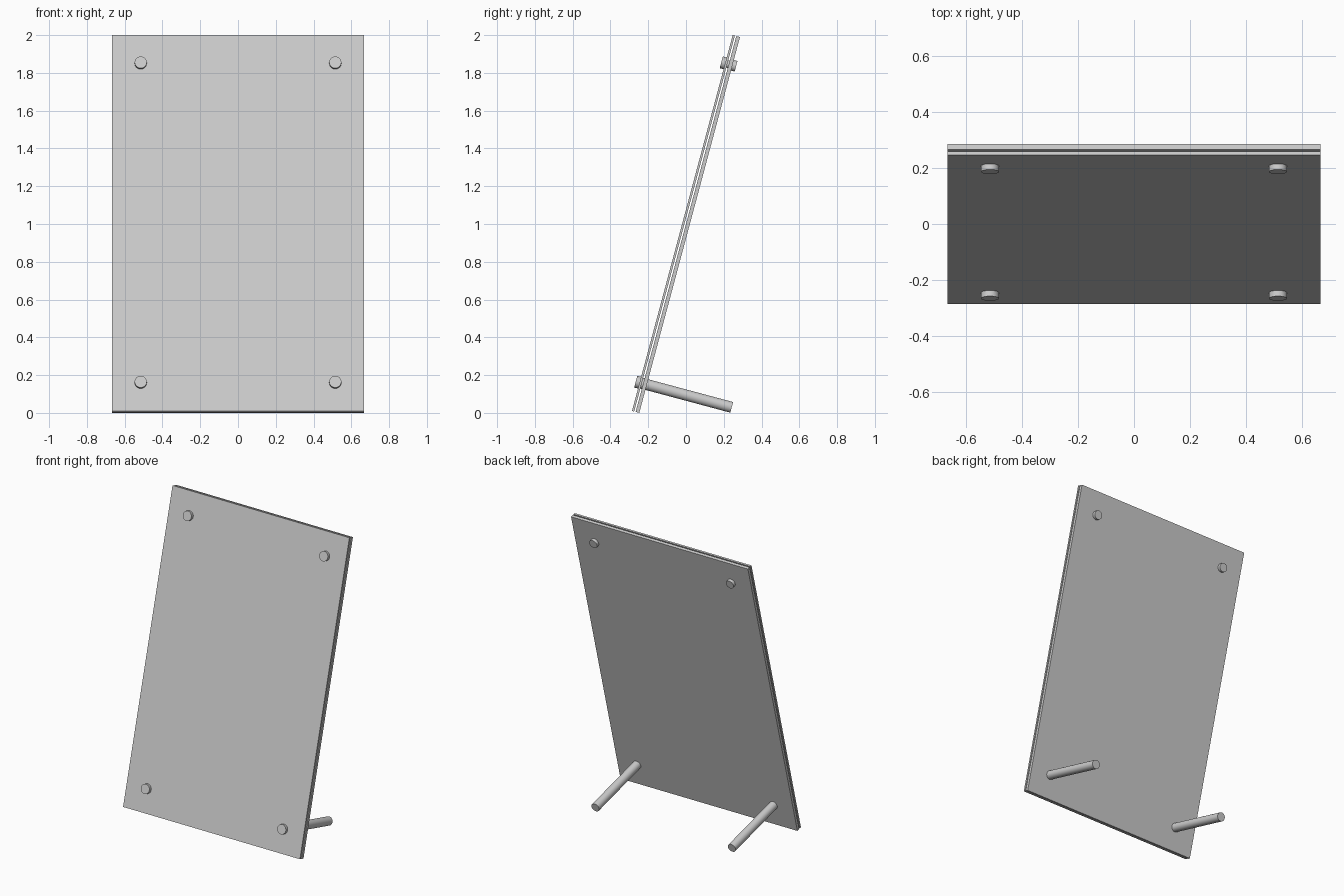
import bpy, math
from mathutils import Matrix

if "Cube" in bpy.data.objects:
    bpy.data.objects.remove(bpy.data.objects["Cube"])

TILT = math.radians(15)
W, L, T = 1.335, 2.06, 0.04          # panel width, slanted length, total thickness
INSET, FIX_X = 0.155, 0.515          # fixing positions

# Local frame: x across, y backwards through the panel, z up along the panel
FRAME = (Matrix.Translation((0, -0.286, T * math.sin(TILT)))
         @ Matrix.Rotation(-TILT, 4, 'X'))


def plate(name, y0, y1):
    bpy.ops.mesh.primitive_cube_add(size=1)
    ob = bpy.context.object
    ob.name = name
    ob.data.transform(FRAME @ Matrix.Translation((0, (y0 + y1) / 2, L / 2))
                      @ Matrix.Diagonal((W, y1 - y0, L, 1)))


def rod(name, x, z, y0, y1, r):
    bpy.ops.mesh.primitive_cylinder_add(vertices=40, radius=r, depth=y1 - y0)
    ob = bpy.context.object
    ob.name = name
    ob.data.transform(FRAME @ Matrix.Translation((x, (y0 + y1) / 2, z))
                      @ Matrix.Rotation(math.pi / 2, 4, 'X'))
    bpy.ops.object.shade_smooth_by_angle()


# Two clear sheets with a narrow slot between them
plate("front_sheet", 0, 0.012)
plate("back_sheet", 0.02, T)

for side, x in (("left", -FIX_X), ("right", FIX_X)):
    # Lower fixings: front cap and long rear leg
    rod(f"{side}_lower_cap", x, INSET, -0.021, 0, 0.032)
    rod(f"{side}_leg", x, INSET, 0, 0.505, 0.029)
    # Upper fixings: front and rear caps on a short pin
    rod(f"{side}_upper_cap", x, L - INSET, -0.021, 0, 0.032)
    rod(f"{side}_upper_pin", x, L - INSET, 0, T, 0.02)
    rod(f"{side}_upper_nut", x, L - INSET, T, 0.06, 0.029)
